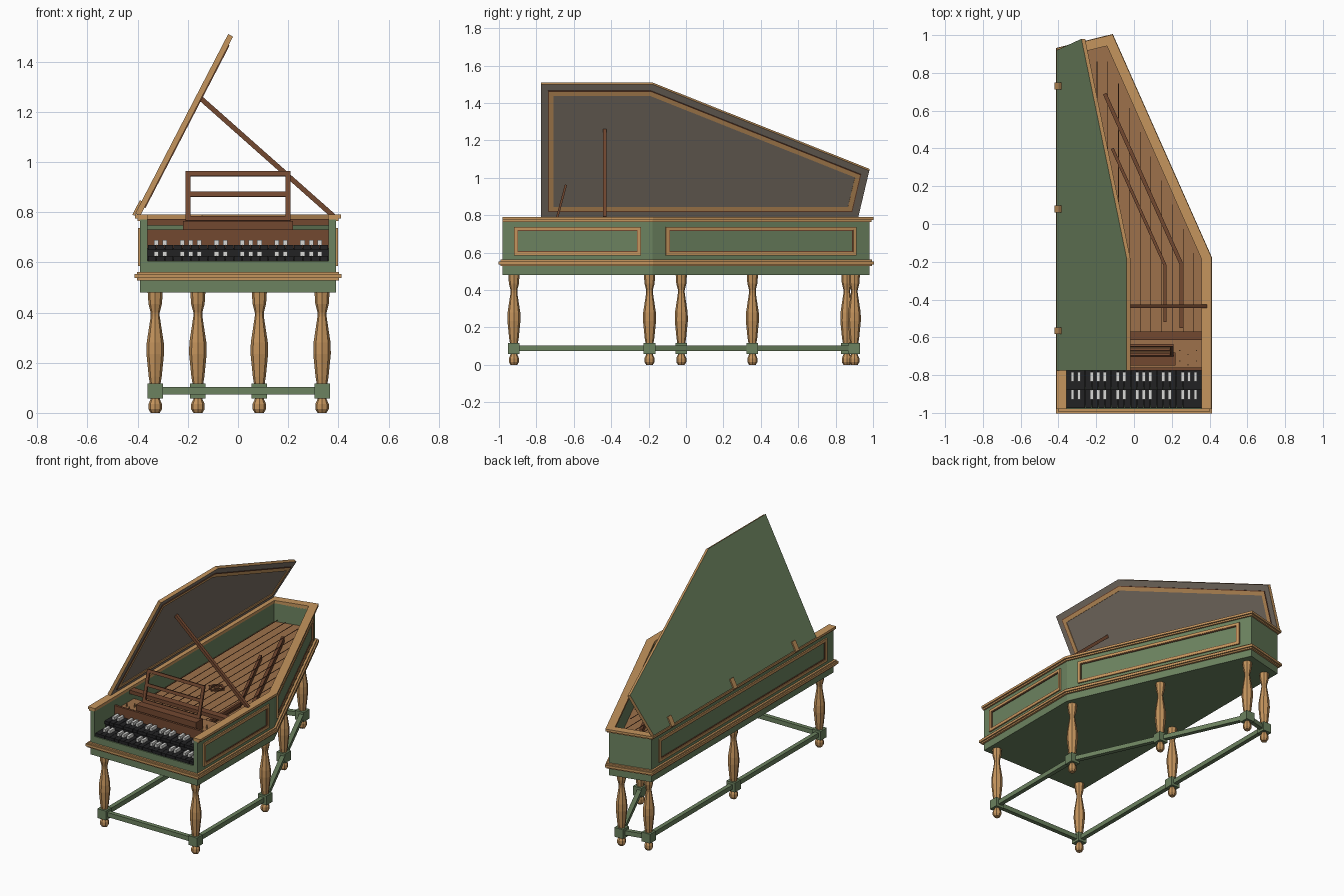
import bpy, bmesh, math
from mathutils import Vector, Matrix

if "Cube" in bpy.data.objects:
    bpy.data.objects.remove(bpy.data.objects["Cube"])


def material(name, r, g, b):
    m = bpy.data.materials.new(name)
    m.use_nodes = True
    m.diffuse_color = (r, g, b, 1)
    m.node_tree.nodes["Principled BSDF"].inputs["Base Color"].default_value = (r, g, b, 1)
    return m


GREEN = material("green paint", 0.15, 0.225, 0.115)
TAN = material("light wood", 0.56, 0.30, 0.11)
BROWN = material("dark wood", 0.17, 0.065, 0.03)
BOARD = material("soundboard wood", 0.34, 0.165, 0.07)
TAUPE = material("lid lining", 0.20, 0.165, 0.135)
BLACK = material("black keys", 0.016, 0.016, 0.017)
WHITE = material("white keys", 0.7, 0.7, 0.68)


def finish(name, bm, mats, matrix=None):
    bmesh.ops.recalc_face_normals(bm, faces=bm.faces)
    mesh = bpy.data.meshes.new(name)
    bm.to_mesh(mesh)
    bm.free()
    for m in mats:
        mesh.materials.append(m)
    ob = bpy.data.objects.new(name, mesh)
    bpy.context.collection.objects.link(ob)
    if matrix:
        ob.matrix_world = matrix
    return ob


def add_box(bm, x0, x1, y0, y1, z0, z1):
    size = Matrix.Diagonal((x1 - x0, y1 - y0, z1 - z0, 1))
    mid = Matrix.Translation(((x0 + x1) / 2, (y0 + y1) / 2, (z0 + z1) / 2))
    bmesh.ops.create_cube(bm, size=1, matrix=mid @ size)


def boxes(name, mat, dims, matrix=None):
    bm = bmesh.new()
    for d in dims:
        add_box(bm, *d)
    return finish(name, bm, [mat], matrix)


def prism(name, pts, z0, z1, mats, matrix=None):
    """Extruded outline; with three materials: top, bottom, edge."""
    bm = bmesh.new()
    low = [bm.verts.new((x, y, z0)) for x, y in pts]
    high = [bm.verts.new((x, y, z1)) for x, y in pts]
    faces = [bm.faces.new(high), bm.faces.new(low[::-1])]
    for i in range(len(pts)):
        j = (i + 1) % len(pts)
        faces.append(bm.faces.new((low[i], low[j], high[j], high[i])))
    for i, f in enumerate(faces):
        f.material_index = min(i, len(mats) - 1)
    return finish(name, bm, mats, matrix)


def offset(path, d, closed):
    """Mitred offset to the right of the path (outwards if counter-clockwise)."""
    pts = [Vector(p) for p in path]
    n = len(pts)
    out = []
    for i, p in enumerate(pts):
        a = (p - pts[i - 1]).normalized() if closed or i else None
        b = (pts[(i + 1) % n] - p).normalized() if closed or i < n - 1 else None
        a, b = a or b, b or a
        na, nb = Vector((a.y, -a.x)), Vector((b.y, -b.x))
        out.append(p + (na + nb) * d / (1 + na.dot(nb)))
    return out


def band(name, path, d0, d1, z0, z1, mat, closed=False, matrix=None):
    """Rectangular section swept along a path."""
    bm = bmesh.new()
    inner, outer = offset(path, d0, closed), offset(path, d1, closed)
    rings = [[bm.verts.new((*p, z)) for p, z in ((a, z0), (b, z0), (b, z1), (a, z1))]
             for a, b in zip(inner, outer)]
    for i in range(len(rings) - (not closed)):
        r, s = rings[i], rings[(i + 1) % len(rings)]
        for k in range(4):
            bm.faces.new((r[k], r[k - 1], s[k - 1], s[k]))
    if not closed:
        bm.faces.new(rings[0])
        bm.faces.new(rings[-1])
    return finish(name, bm, [mat], matrix)


def frame(origin, x, y):
    """Matrix with the given local x and y directions."""
    x, y = Vector(x).normalized(), Vector(y).normalized()
    m = Matrix((x, y, x.cross(y))).transposed().to_4x4()
    m.translation = origin
    return m


def beam(name, p, q, w, h, mat):
    p, q = Vector(p), Vector(q)
    d = q - p
    side = Vector((0, 0, 1)).cross(d).normalized()
    return boxes(name, mat, [(0, d.length, -w / 2, w / 2, -h / 2, h / 2)], frame(p, d, side))


# Case: floor, open-fronted walls, mouldings
OUTLINE = [(0.39, -0.98), (0.39, -0.18), (-0.125, 0.98), (-0.39, 0.915), (-0.39, -0.98)]
prism("case_floor", OUTLINE, 0.48, 0.57, [GREEN])
band("case_walls", OUTLINE, -0.03, 0, 0.57, 0.77, GREEN)
boxes("front_board", GREEN, [(-0.36, 0.36, -0.98, -0.965, 0.57, 0.605)])
band("lower_moulding", OUTLINE, -0.005, 0.022, 0.537, 0.553, TAN, True)
band("lower_moulding_step", OUTLINE, -0.005, 0.013, 0.528, 0.562, TAN, True)
band("upper_moulding", OUTLINE, -0.032, 0.02, 0.775, 0.79, TAN)
band("upper_moulding_step", OUTLINE, -0.03, 0.01, 0.765, 0.775, TAN)

# Raised panel frames on the outer walls
for name, edge, s0, s1 in (("cheek", 0, 0.06, 0.74), ("bentside", 1, 0.077, 1.19), ("spine", 3, 0.07, 1.82)):
    p, q = (Vector((*OUTLINE[i], 0)) for i in (edge, edge + 1))
    rect = [(s0, 0.585), (s1, 0.585), (s1, 0.738), (s0, 0.738)]
    m = frame(p, q - p, (0, 0, 1))
    band(name + "_panel_frame", rect, -0.018, 0, 0, 0.009, TAN, True, m)
    band(name + "_panel_inner_bead", rect, -0.023, -0.018, 0, 0.005, BROWN, True, m)

# Soundboard, strings, bridges, rose
inner = offset(OUTLINE, -0.03, False)
inner[0].y = inner[-1].y = -0.57
prism("soundboard", inner, 0.63, 0.65, [BOARD])
strings = []
for i in range(12):
    x = -0.31 + i * 0.057
    end = min(0.86, -0.2 + (0.355 - x) * 2.25 - 0.04)
    strings.append((x - 0.0015, x + 0.0015, -0.57, end, 0.684, 0.687))
boxes("strings", BROWN, strings)
band("long_bridge", [(-0.155, 0.69), (0.25, -0.21), (0.25, -0.55)], -0.01, 0.01, 0.65, 0.683, BROWN)
band("short_bridge", [(-0.115, 0.40), (0.165, -0.22), (0.165, -0.52)], -0.008, 0.008, 0.65, 0.683, BROWN)
for name, r0, r1 in (("rose_rim", 0.052, 0.065), ("rose_ring", 0.022, 0.034)):
    circle = [(-0.1 + math.cos(a * math.tau / 16), -0.08 + math.sin(a * math.tau / 16)) for a in range(16)]
    band(name, circle, r0 - 1, r1 - 1, 0.65, 0.657, BROWN, True)
boxes("rose_spokes", BROWN, [(-0.155, -0.045, -0.084, -0.076, 0.65, 0.655),
                             (-0.104, -0.096, -0.135, -0.025, 0.65, 0.655)])

# Tuning plank, pins, jack rail, name board
boxes("tuning_plank", BOARD, [(-0.36, 0.36, -0.76, -0.57, 0.6, 0.70)])
boxes("tuning_pins", TAN, [(x - 0.003, x + 0.003, y - 0.003, y + 0.003, 0.70, 0.725)
                           for i in range(16) for x in [-0.33 + i * 0.044]
                           for y in (-0.745 + 0.02 * (i % 2), -0.69 + 0.02 * (i % 2))])
boxes("jack_rail", BROWN, [(-0.36, 0.36, -0.615, -0.57, 0.748, 0.772)])
boxes("name_board", BROWN, [(-0.36, 0.36, -0.775, -0.76, 0.6, 0.732)])

# Two keyboards
KEY = 0.72 / 21
for name, y0, y1, top in (("lower", -0.965, -0.87, 0.625), ("upper", -0.87, -0.775, 0.67)):
    naturals = [(-0.36, 0.36, y0 + 0.005, y1, 0.57, top - 0.012)]
    sharps = []
    for k in range(21):
        x = -0.36 + k * KEY
        naturals.append((x + 0.001, x + KEY - 0.001, y0 - 0.008, y1, top - 0.02, top))
        if k % 7 not in (2, 6):
            sharps.append((x + KEY - 0.009, x + KEY + 0.009, y1 - 0.06, y1 - 0.008, top, top + 0.019))
    boxes(name + "_naturals", BLACK, naturals)
    boxes(name + "_sharps", WHITE, sharps)

# Music desk
boxes("desk_base", BROWN, [(-0.22, 0.22, -0.75, -0.68, 0.70, 0.765)])
bars = [(s - 0.01, s + 0.01, 0, 0.205, -0.006, 0.006) for s in (-0.2, 0.2)]
bars += [(-0.2, 0.2, u, u + 0.02, -0.006, 0.006) for u in (0, 0.1, 0.185)]
boxes("music_desk", BROWN, bars, frame((0, -0.695, 0.765), (1, 0, 0), (0, 0.26, 0.966)))

# Raised lid with inlaid border, hinges and prop
LID = [(-0.775, 0), (0.92, 0), (0.98, 0.285), (-0.18, 0.805), (-0.775, 0.805)]
lid = frame((-0.39, 0, 0.785), (0, 1, 0), (0.46, 0, 0.888))
prism("lid", LID, -0.022, 0, [TAUPE, GREEN, TAN], lid)
band("lid_border", LID, -0.067, -0.043, 0, 0.004, TAN, True, lid)
band("lid_border_line", LID, -0.043, -0.038, 0, 0.004, BROWN, True, lid)
boxes("lid_hinges", TAN, [(y - 0.018, y + 0.018, -0.01, 0.055, -0.03, -0.02) for y in (-0.565, 0.08, 0.73)], lid)
beam("lid_prop", (0.38, -0.435, 0.785), (-0.15, -0.435, 1.255), 0.02, 0.02, BROWN)

# Turned legs with blocks, joined by stretchers
LEGS = [(-0.33, -0.92), (0.335, -0.92), (0.335, -0.195), (0.085, 0.355),
        (-0.16, 0.90), (-0.33, 0.86), (-0.33, -0.025)]
PROFILE = [(0.018, 0), (0.027, 0.015), (0.027, 0.035), (0.018, 0.055), (0.022, 0.12), (0.026, 0.145),
           (0.035, 0.235), (0.034, 0.28), (0.018, 0.385), (0.018, 0.4), (0.027, 0.435), (0.03, 0.482)]
SIDES = 8
for i, (x, y) in enumerate(LEGS):
    bm = bmesh.new()
    rings = [[bm.verts.new((r * math.cos(k * math.tau / SIDES), r * math.sin(k * math.tau / SIDES), z))
              for k in range(SIDES)] for r, z in PROFILE]
    for a, b in zip(rings, rings[1:]):
        for k in range(SIDES):
            bm.faces.new((a[k - 1], a[k], b[k], b[k - 1]))
    bm.faces.new(rings[0])
    bm.faces.new(rings[-1])
    finish(f"leg_{i + 1}", bm, [TAN], Matrix.Translation((x, y, 0)))
    boxes(f"leg_block_{i + 1}", GREEN, [(x - 0.031, x + 0.031, y - 0.031, y + 0.031, 0.057, 0.118)])
    beam(f"stretcher_{i + 1}", (x, y, 0.088), (*LEGS[(i + 1) % len(LEGS)], 0.088), 0.028, 0.03, GREEN)
